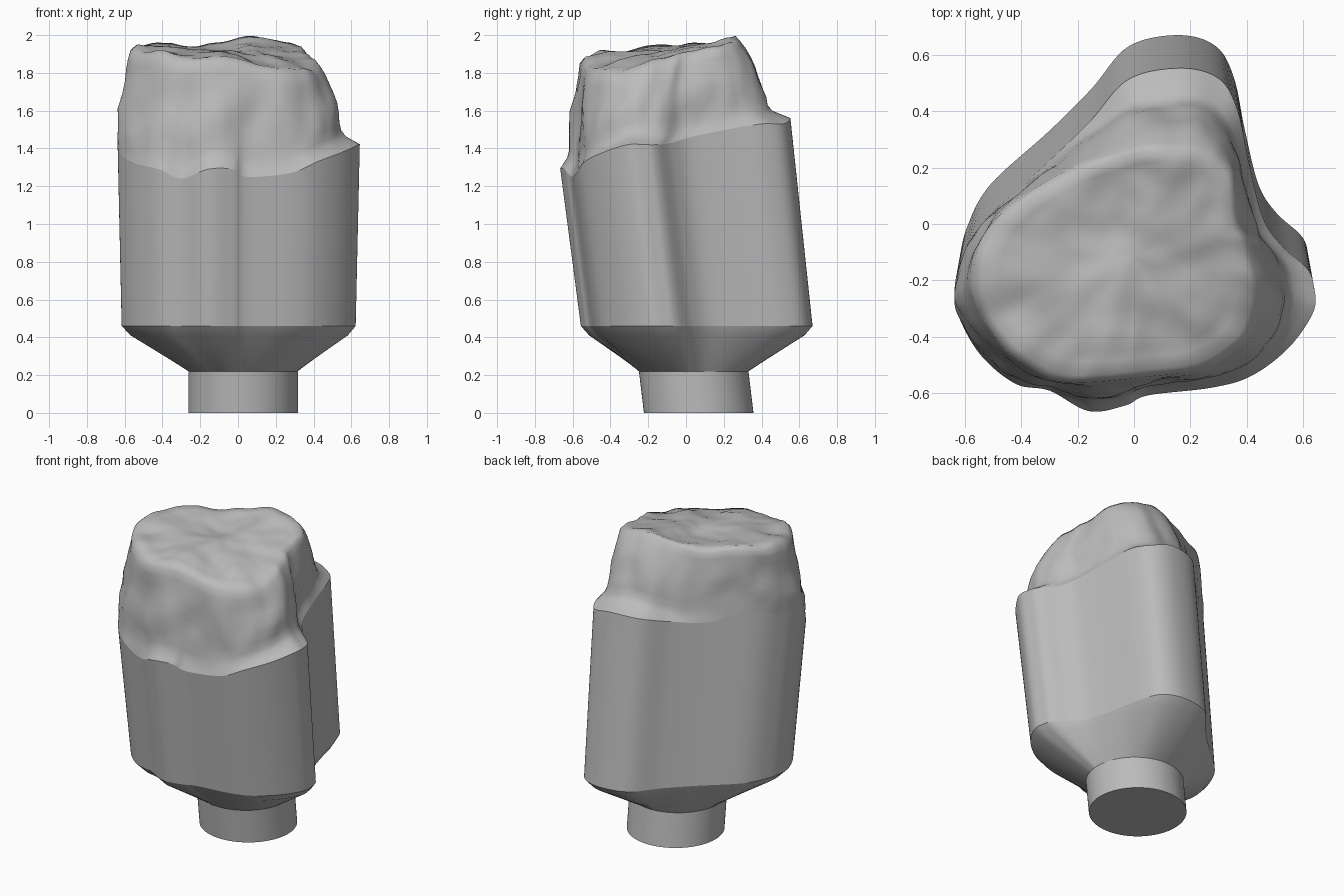
import bpy, bmesh, math
from mathutils import Vector, noise

cube = bpy.data.objects.get("Cube")
if cube:
    bpy.data.objects.remove(cube, do_unlink=True)

stone = bpy.data.materials.new("grey stone")
stone.use_nodes = True
GREY = (0.5, 0.5, 0.5, 1)
stone.diffuse_color = GREY
stone.node_tree.nodes["Principled BSDF"].inputs["Base Color"].default_value = GREY

SHOULDER = 0.46      # height where the straight wall starts
LEAN = 0.12          # the whole die leans forward as it rises
STEPS = 8            # smooth samples between control points
POST_RADIUS = 0.29
POST_CENTRE = Vector((0.028, 0.012))

# wall x, wall y, margin height, crown rim x, crown rim y
CONTROL = [
    (.165, .67, 1.56, .16, .29), (-.02, .63, 1.55, .03, .28),
    (-.155, .48, 1.51, -.08, .25), (-.31, .33, 1.49, -.22, .2),
    (-.525, .14, 1.55, -.42, .08), (-.61, -.01, 1.45, -.54, -.05),
    (-.635, -.13, 1.4, -.57, -.2), (-.615, -.23, 1.36, -.54, -.32),
    (-.54, -.36, 1.32, -.46, -.44), (-.42, -.46, 1.29, -.34, -.53),
    (-.3, -.49, 1.24, -.26, -.56), (-.16, -.555, 1.29, -.14, -.56),
    (-.03, -.535, 1.29, -.02, -.55), (.05, -.505, 1.25, .06, -.54),
    (.28, -.475, 1.27, .22, -.52), (.42, -.425, 1.33, .34, -.46),
    (.55, -.32, 1.38, .41, -.38), (.635, -.19, 1.42, .44, -.24),
    (.635, -.1, 1.42, .42, -.14), (.61, -.04, 1.42, .4, -.06),
    (.52, .04, 1.43, .37, 0), (.455, .14, 1.46, .36, .1),
    (.405, .335, 1.5, .35, .18), (.365, .52, 1.53, .31, .23),
    (.3, .63, 1.53, .25, .275),
]


def smooth_loop(points, steps):
    """Closed Catmull-Rom curve through points of any dimension."""
    result = []
    for i in range(len(points)):
        a, b, c, d = (Vector(points[(i + k - 1) % len(points)]) for k in range(4))
        for s in range(steps):
            t = s / steps
            result.append(b + (c - a) * (t / 2)
                          + (a * 2 - b * 5 + c * 4 - d) * (t * t / 2)
                          + (b * 3 - a - c * 3 + d) * (t ** 3 / 2))
    return result


LOOP = smooth_loop(CONTROL, STEPS)


def lean(x, y, z):
    return Vector((x, y - LEAN * (z - SHOULDER), z))


def wall(p, z):
    """Point on the straight wall, widening slightly with height."""
    rise = z - SHOULDER
    return lean(p[0] * (0.97 + 0.035 * rise), p[1] * (1 + 0.02 * rise), z)


def post(p, z):
    """Point on the round post facing the given outline point."""
    d = (Vector((p[0], p[1])) - POST_CENTRE).normalized() * POST_RADIUS + POST_CENTRE
    return lean(d.x, d.y, z)


def loft(name, rings, cap_start=False, cap_end=False, angle=30):
    """Skin a list of equal closed rings into one object."""
    bm = bmesh.new()
    rows = [[bm.verts.new(v) for v in ring] for ring in rings]
    count = len(rows[0])
    for low, high in zip(rows, rows[1:]):
        for i in range(count):
            j = (i + 1) % count
            bm.faces.new((low[i], low[j], high[j], high[i]))
    if cap_start:
        bm.faces.new(rows[0])
    if cap_end:
        bm.faces.new(rows[-1])
    bmesh.ops.recalc_face_normals(bm, faces=bm.faces)
    mesh = bpy.data.meshes.new(name)
    bm.to_mesh(mesh)
    bm.free()
    mesh.materials.append(stone)
    obj = bpy.data.objects.new(name, mesh)
    bpy.context.collection.objects.link(obj)
    bpy.ops.object.select_all(action='DESELECT')
    obj.select_set(True)
    bpy.context.view_layer.objects.active = obj
    bpy.ops.object.shade_smooth_by_angle(angle=math.radians(angle))
    return obj


# Round post at the bottom
NECK = 0.22
loft("post", [[post(p, z) for p in LOOP] for z in (0, NECK)], cap_start=True)

# Funnel from the post to the shoulder, with a small bevel at the top
BEVEL = 0.41


def bevel_point(p):
    return post(p, BEVEL).lerp(wall(p, BEVEL), 0.87)


loft("funnel", [
    [post(p, NECK) for p in LOOP],
    [bevel_point(p) for p in LOOP],
    [wall(p, SHOULDER) for p in LOOP],
])

# Straight wall up to the wavy margin
loft("die_wall", [[wall(p, SHOULDER + (p[2] - SHOULDER) * t) for p in LOOP]
                  for t in (0, 0.33, 0.66, 1)])


# Prepared crown rising from the margin
def bumps(v, size):
    return noise.noise(v * 5) * size + noise.noise(v * 11) * size * 0.4


DIP = Vector((-0.2, 0.12))    # shallow hollow in the biting surface


def top_height(x, y):
    z = 1.94 - 0.06 * x + 0.13 * y + 0.06 * max(y, 0)
    z -= 0.35 * max(x, 0) * max(-y, 0)
    z -= 0.045 * math.exp(-(Vector((x, y)) - DIP).length_squared / 0.05)
    return z + bumps(Vector((x, y, 0)), 0.025)


HUB = Vector((0, -0.12))


def crown_wall(p, rise, ledge_inset):
    """Bulging wall on the left, blending to a ledge and steep wall elsewhere."""
    foot = wall(p, p[2])
    rim = Vector((p[3], p[4], top_height(p[3], p[4]) - 0.03))
    blend = 0.3 if p[1] < 0 else 0.6
    ledge = min(max((p[0] + 0.6) / blend, 0), 1)
    inset = ledge_inset * ledge + rise ** 1.7 * (1 - ledge)
    v = foot.lerp(rim, inset)
    v.z = foot.z + (rim.z - foot.z) * rise
    fade = math.sin(math.pi * rise)
    out = Vector((v.x - HUB.x, v.y - HUB.y, 0)).normalized()
    return v + out * bumps(v, 0.03) * fade


def crown_top(p, scale):
    x, y = HUB.lerp(Vector((p[3], p[4])), scale)
    return Vector((x, y, top_height(x, y)))


# (height share, inward share): a narrow ledge, then a steep wall
PROFILE = [(0, 0), (.04, .14), (.1, .34), (.18, .45), (.3, .51), (.42, .56),
           (.55, .62), (.68, .7), (.8, .79), (.91, .89), (1, 1)]
rings = [[crown_wall(p, *step) for p in LOOP] for step in PROFILE]
rings += [[crown_top(p, k / 12) for p in LOOP] for k in (11.3, 10, 9, 8, 7, 6, 5, 4, 3, 2, 1, .1)]
loft("crown", rings, cap_end=True, angle=80)
